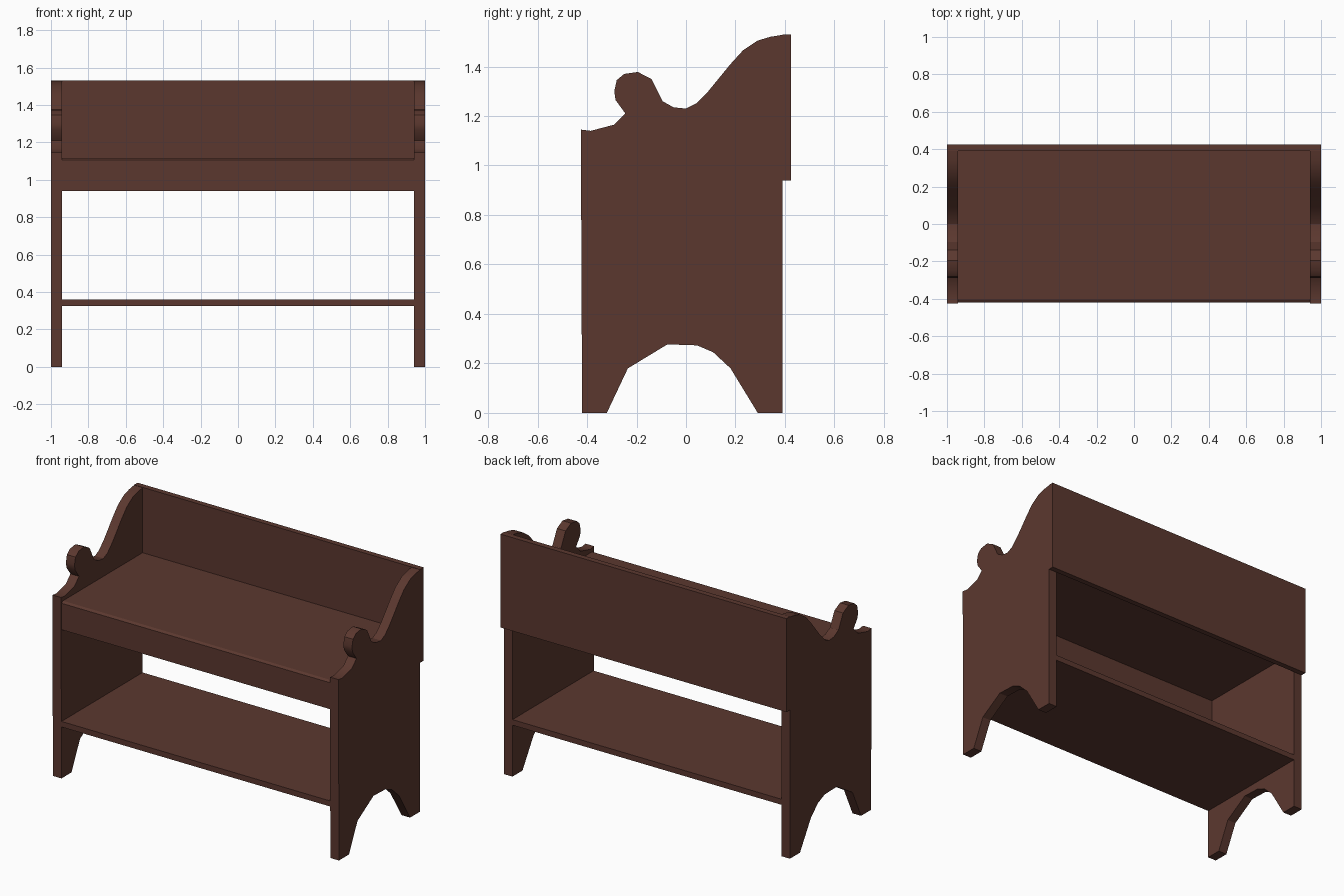
import bpy
import bmesh
from math import radians

if "Cube" in bpy.data.objects:
    bpy.data.objects.remove(bpy.data.objects["Cube"], do_unlink=True)

# Single dark wood colour
wood = bpy.data.materials.new("dark_brown_wood")
wood.use_nodes = True
colour = (0.105, 0.039, 0.028, 1)
wood.diffuse_color = colour
wood.node_tree.nodes["Principled BSDF"].inputs["Base Color"].default_value = colour


def extrude_profile(name, outline, x0, x1):
    """Solid made by sweeping a (y, z) outline from x0 to x1."""
    bm = bmesh.new()
    face = bm.faces.new([bm.verts.new((x0, y, z)) for y, z in outline])
    swept = bmesh.ops.extrude_face_region(bm, geom=[face])["geom"]
    verts = [v for v in swept if isinstance(v, bmesh.types.BMVert)]
    bmesh.ops.translate(bm, verts=verts, vec=(x1 - x0, 0, 0))
    bmesh.ops.recalc_face_normals(bm, faces=bm.faces)
    mesh = bpy.data.meshes.new(name)
    bm.to_mesh(mesh)
    bm.free()
    mesh.materials.append(wood)
    obj = bpy.data.objects.new(name, mesh)
    bpy.context.collection.objects.link(obj)
    bpy.ops.object.select_all(action="DESELECT")
    obj.select_set(True)
    bpy.context.view_layer.objects.active = obj
    bpy.ops.object.shade_smooth_by_angle(angle=radians(32))
    return obj


def board(name, half_width, y0, y1, z0, z1):
    return extrude_profile(name, [(y0, z0), (y1, z0), (y1, z1), (y0, z1)],
                           -half_width, half_width)


FRONT, REAR, BACK = -0.425, 0.39, 0.425
INNER, OUTER = 0.94, 1.0

# Side panels: scrolled arm on top, arched cutout between the feet
arm = [(FRONT, 1.145), (-0.385, 1.14), (-0.29, 1.165), (-0.245, 1.21),
       (-0.285, 1.265), (-0.29, 1.3), (-0.28, 1.345), (-0.25, 1.37),
       (-0.195, 1.378), (-0.14, 1.35), (-0.095, 1.26), (-0.05, 1.235),
       (0, 1.23), (0.04, 1.25), (0.09, 1.3), (0.18, 1.41),
       (0.23, 1.465), (0.29, 1.505), (0.34, 1.52), (REAR, 1.528)]
arch = [(REAR, 0), (0.29, 0), (0.18, 0.18), (0.11, 0.245), (0.045, 0.273),
        (-0.075, 0.277), (-0.235, 0.18), (-0.32, 0), (FRONT + 0.005, 0)]
for side, sign in (("left", 1), ("right", -1)):
    extrude_profile(side + "_side_panel", arm + arch, sign * INNER, sign * OUTER)

# Backrest across the full width, behind the side panels
board("backrest", OUTER, REAR, BACK, 0.94, 1.53)

# Seat with a softened front edge, and the apron beneath it
extrude_profile("seat", [(-0.42, 1.08), (REAR, 1.08), (REAR, 1.117),
                         (-0.405, 1.117), (-0.42, 1.107)], -INNER, INNER)
board("front_apron", INNER, -0.42, -0.385, 0.94, 1.08)

# Lower shelf
board("lower_shelf", INNER, -0.42, REAR, 0.325, 0.36)
